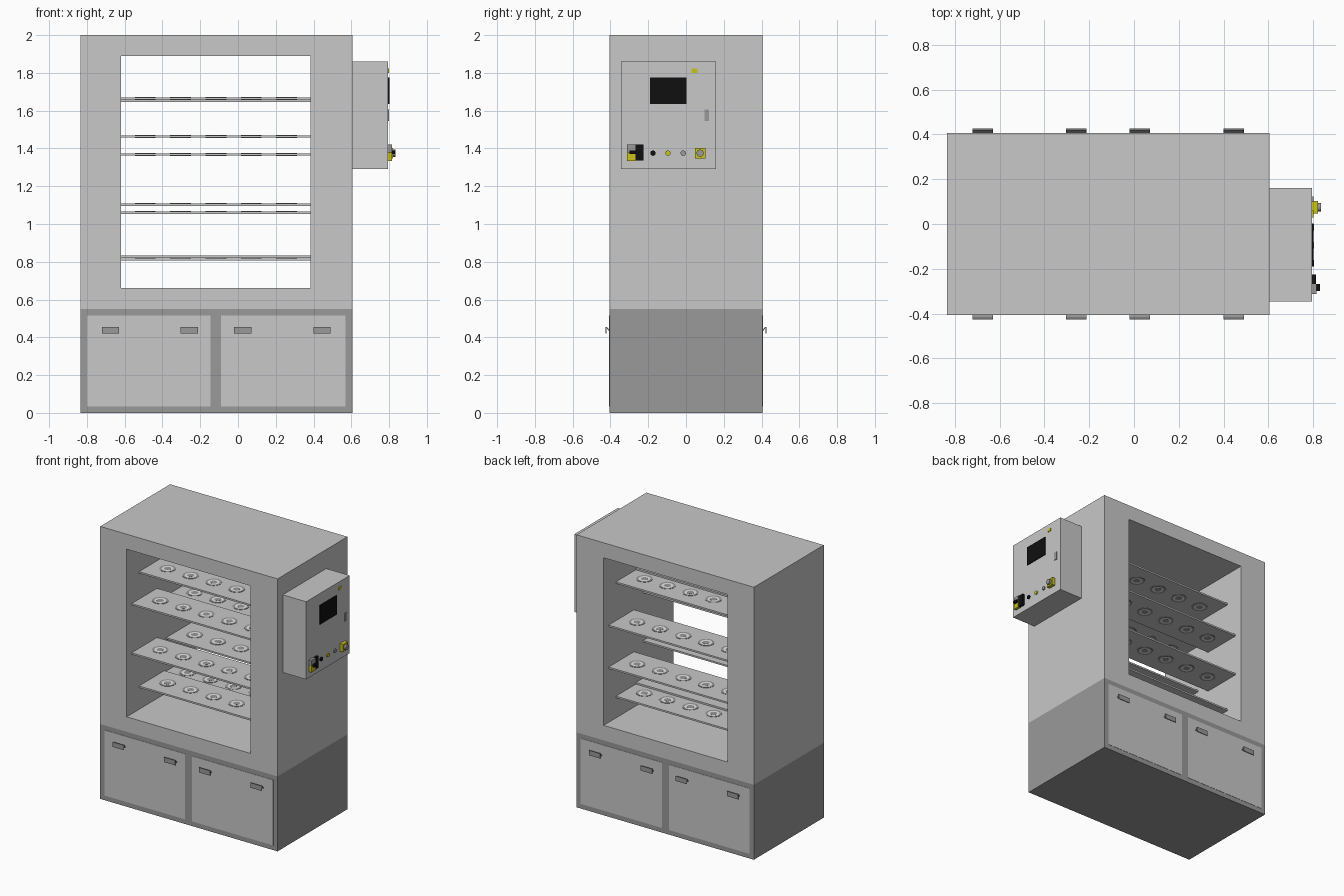
import bpy, bmesh, math
from mathutils import Matrix, Vector

if "Cube" in bpy.data.objects:
    bpy.data.objects.remove(bpy.data.objects["Cube"], do_unlink=True)


def material(name, *rgb):
    m = bpy.data.materials.new(name)
    m.use_nodes = True
    m.diffuse_color = (*rgb, 1)
    m.node_tree.nodes["Principled BSDF"].inputs["Base Color"].default_value = (*rgb, 1)
    return m


light = material("light grey", 0.58, 0.58, 0.58)
dark = material("mid grey", 0.32, 0.32, 0.32)
pale = material("pale grey", 0.8, 0.8, 0.8)
black = material("black", 0.005, 0.005, 0.005)
yellow = material("yellow", 0.6, 0.55, 0.01)


def finish(name, bm, *mats):
    bmesh.ops.recalc_face_normals(bm, faces=bm.faces)
    mesh = bpy.data.meshes.new(name)
    bm.to_mesh(mesh)
    bm.free()
    for m in mats:
        mesh.materials.append(m)
    ob = bpy.data.objects.new(name, mesh)
    bpy.context.collection.objects.link(ob)
    return ob


def box(name, mat, x, y, z):
    """Box from (min, max) pairs."""
    bm = bmesh.new()
    size = [b - a for a, b in (x, y, z)]
    mid = [(a + b) / 2 for a, b in (x, y, z)]
    bmesh.ops.create_cube(bm, size=1, matrix=Matrix.Translation(mid) @ Matrix.Diagonal((*size, 1)))
    return finish(name, bm, mat)


def knob(name, mat, y, z, r, x0, x1):
    """Round button sticking out along +x."""
    bm = bmesh.new()
    bmesh.ops.create_cone(bm, cap_ends=True, segments=24, radius1=r, radius2=r, depth=x1 - x0,
                          matrix=Matrix.Translation(((x0 + x1) / 2, y, z)) @ Matrix.Rotation(math.pi / 2, 4, 'Y'))
    return finish(name, bm, mat)


def prism(name, mat, profile, x0, x1):
    """Profile of (y, z) points extruded along x."""
    bm = bmesh.new()
    face = bm.faces.new([bm.verts.new((x0, y, z)) for y, z in profile])
    ext = bmesh.ops.extrude_face_region(bm, geom=[face])["geom"]
    bmesh.ops.translate(bm, verts=[v for v in ext if isinstance(v, bmesh.types.BMVert)],
                        vec=(x1 - x0, 0, 0))
    return finish(name, bm, mat)


# Cabinet: dark base and an upper body with a window right through it
LEFT, RIGHT, HALF = -0.835, 0.605, 0.405
WIN_L, WIN_R, WIN_B, WIN_T = -0.62, 0.385, 0.66, 1.89
box("base", dark, (LEFT, RIGHT), (-HALF, HALF), (0, 0.55))


def rect(x0, x1, z0, z1):
    return [(x0, z0), (x1, z0), (x1, z1), (x0, z1)]


bm = bmesh.new()
loops = [[bm.verts.new((x, y, z)) for x, z in r]
         for r, y in ((rect(LEFT, RIGHT, 0.55, 2), -HALF), (rect(LEFT, RIGHT, 0.55, 2), HALF),
                      (rect(WIN_L, WIN_R, WIN_B, WIN_T), HALF), (rect(WIN_L, WIN_R, WIN_B, WIN_T), -HALF))]
for i in range(4):
    a, b = loops[i], loops[(i + 1) % 4]
    for j in range(4):
        k = (j + 1) % 4
        bm.faces.new((a[j], a[k], b[k], b[j]))
finish("cabinet_body", bm, light)

# Door panels and hooked handles on both faces
for side, s in (("front", -1), ("back", 1)):
    for n, span in enumerate(((-0.80, -0.145), (-0.09, 0.57))):
        box(f"{side}_door_{n + 1}", light, span, sorted((s * (HALF - 0.01), s * (HALF + 0.002))), (0.035, 0.515))
    hook = [(0.403, 0.427), (0.421, 0.45), (0.421, 0.42), (0.425, 0.42), (0.425, 0.456), (0.42, 0.456), (0.403, 0.435)]
    for n, x in enumerate((-0.675, -0.258, 0.025, 0.445)):
        prism(f"{side}_handle_{n + 1}", dark, [(s * y, z) for y, z in hook], x - 0.046, x + 0.046)


# Round holder: concentric rings set into a shelf, coloured by radius
def ring_mesh():
    bm = bmesh.new()
    for r0, r1, h, mat in ((0.040, 0.055, 0.008, 0), (0.024, 0.040, 0.007, 1), (0, 0.024, 0.0075, 0)):
        old = set(bm.faces)
        pts = [bm.verts.new(p) for p in ((r0, 0, -h), (r1, 0, -h), (r1, 0, h), (r0, 0, h))]
        edges = [bm.edges.new((pts[i], pts[i + 1])) for i in range(3)]
        bmesh.ops.spin(bm, geom=pts + edges, cent=(0, 0, 0), axis=(0, 0, 1),
                       angle=math.tau, steps=24, use_merge=True)
        for f in set(bm.faces) - old:
            f.material_index = mat
    bmesh.ops.remove_doubles(bm, verts=bm.verts, dist=1e-5)
    return finish("holder", bm, dark, pale)


# Eight carousel shelves, each with five holders
first = ring_mesh()
holder_mesh = first.data
bpy.data.objects.remove(first)
shelves = ((-0.115, 1.665), (-0.20, 1.463), (-0.20, 1.102), (-0.115, 0.826),
           (0.115, 1.653), (0.20, 1.368), (0.20, 1.06), (0.115, 0.814))
for n, (y, z) in enumerate(shelves):
    shelf = box(f"shelf_{n + 1}", light, (WIN_L, WIN_R), (y - 0.147, y + 0.147), (z - 0.006, z + 0.006))
    for k in range(5):
        ob = bpy.data.objects.new(f"holder_{n + 1}_{k + 1}", holder_mesh)
        ob.location = (-0.117 + 0.187 * (k - 2), y, z)
        bpy.context.collection.objects.link(ob)

# Control box on the left side
FACE = 0.795
box("control_box", light, (RIGHT, FACE), (-0.345, 0.16), (1.29, 1.86))
box("screen", black, (FACE, 0.801), (-0.19, 0.003), (1.635, 1.775))
box("indicator_lamp", yellow, (FACE, 0.80), (0.03, 0.06), (1.80, 1.822))
box("box_latch", dark, (FACE, 0.80), (0.098, 0.123), (1.545, 1.605))

# Main switch block
box("switch_plate", black, (FACE, 0.812), (-0.31, -0.225), (1.335, 1.42))
box("switch_upper_tab", dark, (FACE, 0.815), (-0.312, -0.267), (1.38, 1.422))
box("switch_lower_tab", yellow, (FACE, 0.815), (-0.312, -0.267), (1.333, 1.378))
box("switch_knob", black, (0.812, 0.83), (-0.30, -0.267), (1.37, 1.388))

# Row of buttons and the emergency stop
for name, mat, y in (("black_button", black, -0.175), ("yellow_button", yellow, -0.095), ("grey_button", dark, -0.015)):
    knob(name, mat, y, 1.375, 0.014, FACE, 0.803)
box("stop_plate", yellow, (FACE, 0.82), (0.047, 0.103), (1.347, 1.403))
knob("stop_button", dark, 0.075, 1.375, 0.019, 0.82, 0.835)
